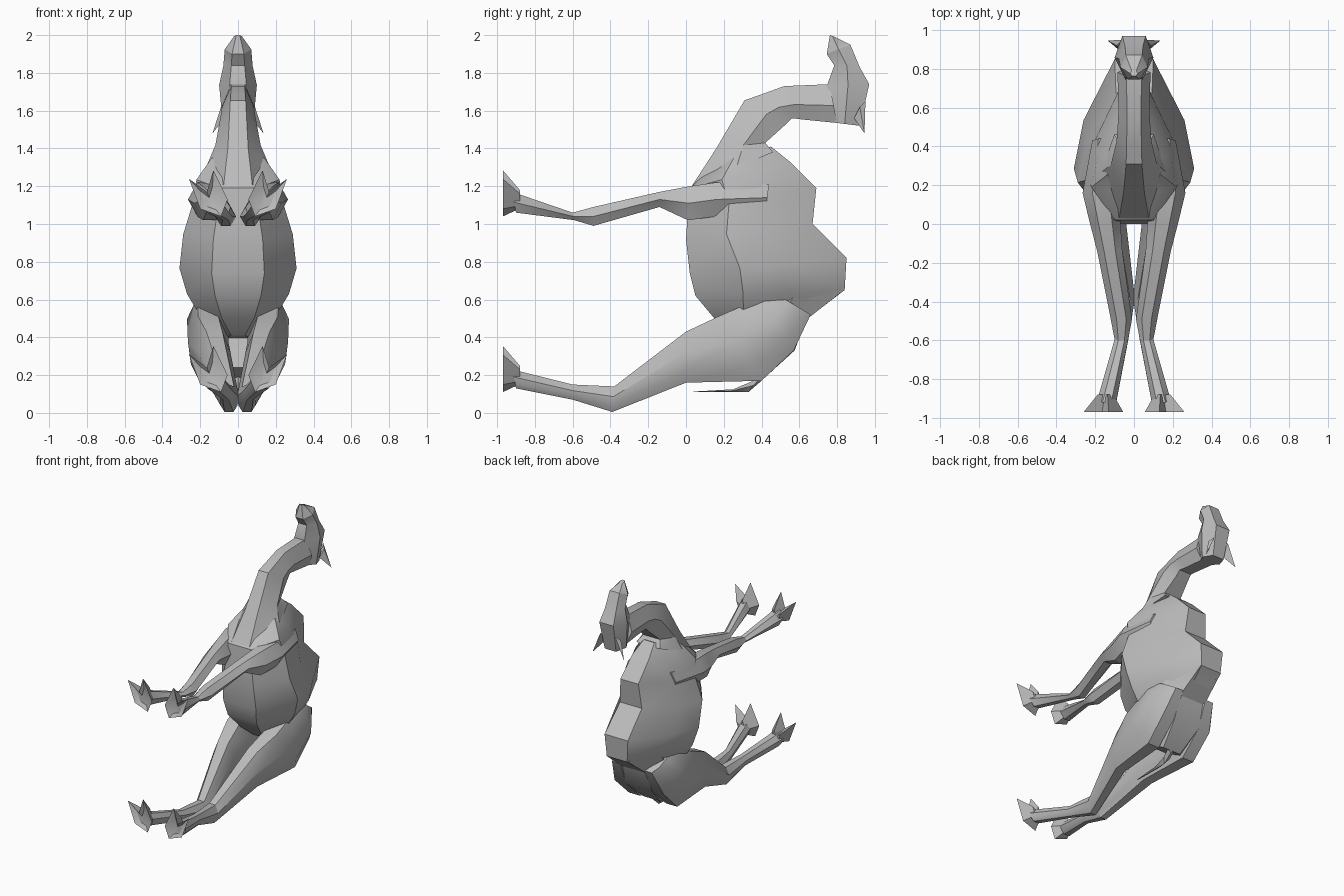
import bpy, bmesh, math

grey = bpy.data.materials.new("warm grey")
grey.diffuse_color = (0.5, 0.5, 0.5, 1)


def finish(name, bm, mirrored=False):
    bmesh.ops.recalc_face_normals(bm, faces=bm.faces)
    me = bpy.data.meshes.new(name)
    bm.to_mesh(me)
    bm.free()
    me.materials.append(grey)
    ob = bpy.data.objects.new(name, me)
    bpy.context.collection.objects.link(ob)
    if mirrored:
        ob.modifiers.new("mirror", "MIRROR").use_mirror_merge = False
    bpy.ops.object.select_all(action='DESELECT')
    ob.select_set(True)
    bpy.context.view_layer.objects.active = ob
    bpy.ops.object.shade_smooth_by_angle(angle=math.radians(30))
    return ob


def skin(bm, rings):
    loops = [[bm.verts.new(p) for p in r] for r in rings]
    n = len(loops[0])
    for a, b in zip(loops, loops[1:]):
        for i in range(n):
            j = (i + 1) % n
            bm.faces.new((a[i], a[j], b[j], b[i]))
    bm.faces.new(loops[0])
    bm.faces.new(loops[-1])
    bmesh.ops.triangulate(bm, faces=bm.faces)


def loft(name, rings, section, mirrored=False):
    """Each ring: y, z of one edge; y, z of the opposite edge; x from, x to."""
    bm = bmesh.new()
    pts = []
    for y0, z0, y1, z1, xa, xb in rings:
        c, w = (xa + xb) / 2, (xb - xa) / 2
        pts.append([(c + s * w, y0 + (y1 - y0) * t, z0 + (z1 - z0) * t) for t, s in section])
    skin(bm, pts)
    return finish(name, bm, mirrored)


def both_sides(half):
    return half + [(t, -s) for t, s in reversed(half) if s > 0]


def centred(rows):
    return [(a, b, c, d, -w, w) for a, b, c, d, w in rows]


# Torso: belly edge to back edge
loft("torso", centred([
    (0.16, 1.32, 0.45, 1.41, 0.14),
    (0.02, 1.19, 0.55, 1.33, 0.22),
    (0.01, 1.07, 0.69, 1.19, 0.24),
    (0.00, 0.92, 0.67, 1.00, 0.29),
    (0.02, 0.74, 0.85, 0.82, 0.31),
    (0.05, 0.62, 0.84, 0.65, 0.27),
    (0.15, 0.50, 0.63, 0.49, 0.19),
    (0.25, 0.41, 0.55, 0.36, 0.08)]),
    both_sides([(0, 0.45), (0.32, 1), (0.62, 0.84), (1, 0.32)]))

# Rump closing the space between the thighs
loft("rump", centred([
    (0.45, 0.655, 0.84, 0.652, 0.18),
    (0.36, 0.50, 0.635, 0.492, 0.22),
    (0.33, 0.38, 0.575, 0.33, 0.22),
    (0.28, 0.24, 0.41, 0.18, 0.15)]),
    both_sides([(0, 0.6), (0.4, 1), (1, 0.5)]))

# Neck
loft("neck", centred([
    (0.03, 1.20, 0.46, 1.38, 0.17),
    (0.16, 1.40, 0.42, 1.43, 0.12),
    (0.31, 1.655, 0.52, 1.52, 0.09),
    (0.41, 1.69, 0.56, 1.56, 0.085),
    (0.52, 1.73, 0.62, 1.553, 0.08),
    (0.76, 1.74, 0.80, 1.535, 0.085)]),
    both_sides([(0, 0.45), (0.55, 1), (1, 0.6)]))

# Head: face edge to crown edge
loft("head", centred([
    (0.76, 1.54, 0.92, 1.52, 0.08),
    (0.745, 1.73, 0.97, 1.74, 0.10),
    (0.785, 1.84, 0.92, 1.83, 0.078),
    (0.745, 1.90, 0.87, 1.95, 0.07),
    (0.762, 2.00, 0.79, 1.99, 0.02)]),
    both_sides([(0, 0.45), (0.5, 1), (1, 0.6)]))

# Ears
bm = bmesh.new()
base = [bm.verts.new(p) for p in ((0.06, 0.95, 1.65), (0.09, 0.92, 1.62), (0.07, 0.89, 1.56))]
tip = bm.verts.new((0.135, 0.945, 1.48))
bm.faces.new(base)
for i in range(3):
    bm.faces.new((base[i], base[(i + 1) % 3], tip))
finish("ears", bm, True)

# Legs: upper edge to lower edge
loft("front_legs", [
    (0.44, 1.21, 0.42, 1.07, 0.10, 0.215),
    (0.16, 1.22, 0.16, 1.04, 0.08, 0.265),
    (0.02, 1.20, 0.01, 1.02, 0.07, 0.23),
    (-0.14, 1.17, -0.14, 1.09, 0.06, 0.19),
    (-0.49, 1.09, -0.49, 0.99, 0.01, 0.12),
    (-0.60, 1.06, -0.59, 1.02, 0.03, 0.10),
    (-0.92, 1.17, -0.90, 1.06, 0.09, 0.19)],
    both_sides([(0, 0.45), (0.5, 1), (1, 0.45)]), True)
loft("hind_legs", [
    (0.46, 0.64, 0.66, 0.52, 0.06, 0.21),
    (0.40, 0.61, 0.57, 0.33, 0.05, 0.27),
    (0.17, 0.51, 0.40, 0.17, 0.05, 0.265),
    (0.00, 0.43, 0.00, 0.16, 0.04, 0.21),
    (-0.38, 0.14, -0.39, 0.005, -0.005, 0.10),
    (-0.60, 0.15, -0.60, 0.07, 0.03, 0.10),
    (-0.92, 0.23, -0.90, 0.13, 0.09, 0.19)],
    both_sides([(0, 0.5), (0.4, 1), (0.75, 0.85), (1, 0.45)]), True)

# Feet: two pointed toes flaring from the ankle
toes = [(0.09, 0.11), (0.055, 0.20), (0.13, 0.355), (0.165, 0.24), (0.26, 0.31), (0.20, 0.15)]
for name, dz in (("front_feet", 0.93), ("hind_feet", 0.0)):
    bm = bmesh.new()
    skin(bm, [[(0.14 + (x - 0.14) * k, y, 0.18 + (z - 0.18) * k + dz) for x, z in toes]
              for k, y in ((0.4, -0.88), (1.0, -0.97), (0.5, -0.95))])
    finish(name, bm, True)

# Tail
loft("tail", centred([
    (0.42, 0.22, 0.40, 0.17, 0.03),
    (0.38, 0.18, 0.33, 0.11, 0.025),
    (0.25, 0.125, 0.25, 0.11, 0.015),
    (0.04, 0.113, 0.04, 0.11, 0.004)]), [(0, 0), (0.5, 1), (1, 0), (0.5, -1)])
